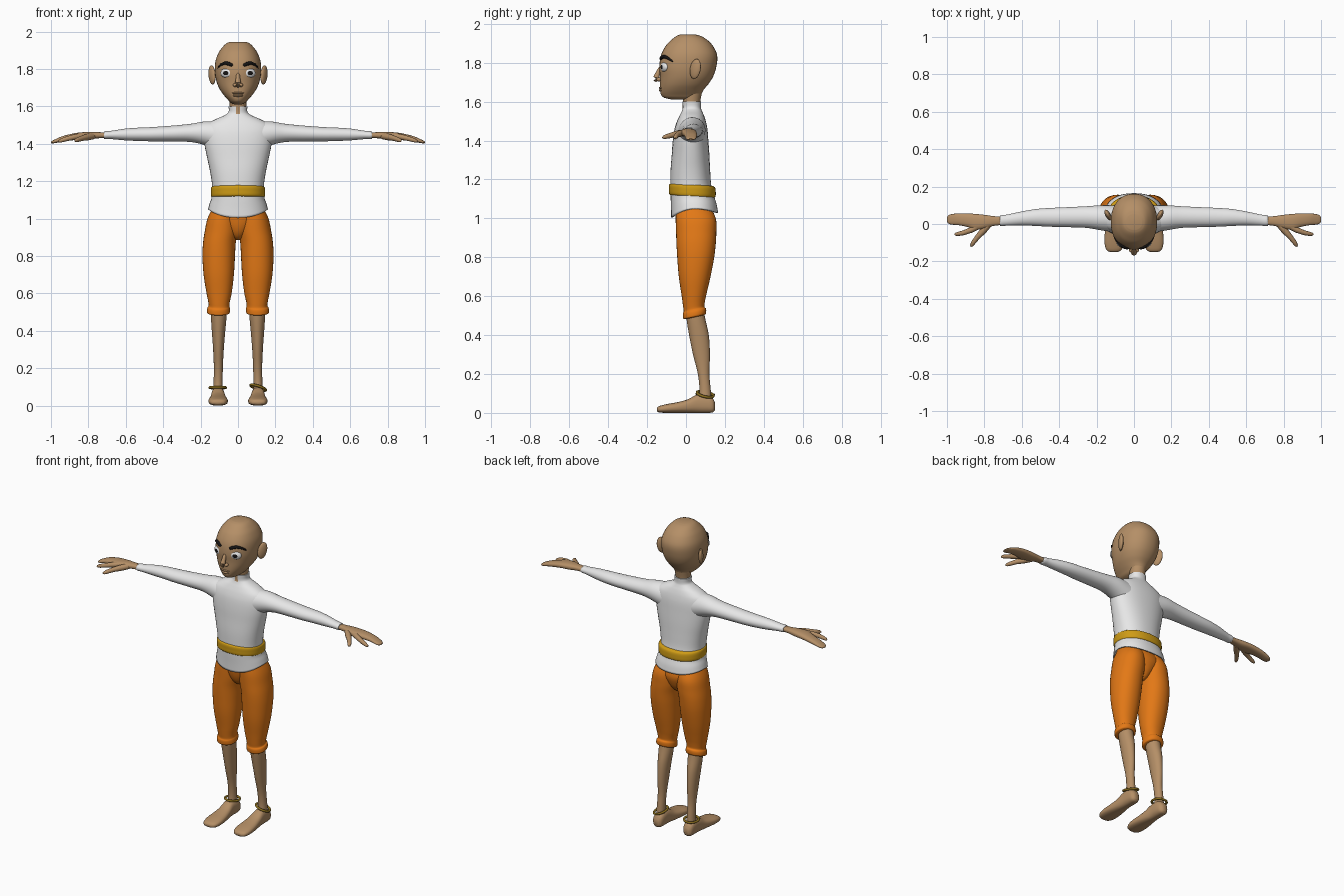
import bpy, bmesh, math
from mathutils import Vector, Matrix


def material(name, r, g, b):
    m = bpy.data.materials.new(name)
    m.diffuse_color = (r, g, b, 1)
    return m


SKIN = material("skin", 0.46, 0.275, 0.135)
WHITE = material("white cloth", 0.82, 0.82, 0.82)
ORANGE = material("orange cloth", 0.77, 0.19, 0.008)
GOLD = material("gold sash", 0.62, 0.33, 0.008)
BRONZE = material("dark gold", 0.25, 0.15, 0.012)
BLACK = material("black", 0.008, 0.007, 0.007)
EYEWHITE = material("eye white", 0.85, 0.85, 0.85)


def finish(name, bm, mats, mirror=False):
    bmesh.ops.recalc_face_normals(bm, faces=bm.faces)
    me = bpy.data.meshes.new(name)
    bm.to_mesh(me)
    bm.free()
    ob = bpy.data.objects.new(name, me)
    bpy.context.collection.objects.link(ob)
    for m in mats:
        me.materials.append(m)
    if mirror:
        ob.modifiers.new("Mirror", 'MIRROR')
    return ob


def skin_rings(rings, caps=(True, True)):
    bm = bmesh.new()
    vs = [[bm.verts.new(p) for p in r] for r in rings]
    n = len(rings[0])
    for a, b in zip(vs, vs[1:]):
        for i in range(n):
            j = (i + 1) % n
            bm.faces.new((a[i], a[j], b[j], b[i]))
    if caps[0]:
        bm.faces.new(vs[0][::-1])
    if caps[1]:
        bm.faces.new(vs[-1])
    return bm


def smooth_rows(rows, steps):
    """Cubic interpolation of the bounds along the first column."""
    def slope(i):
        a, b = rows[max(i - 1, 0)], rows[min(i + 1, len(rows) - 1)]
        return [(q - p) / (b[0] - a[0]) for p, q in zip(a, b)]
    out = []
    for i in range(len(rows) - 1):
        p, q, m0, m1 = rows[i], rows[i + 1], slope(i), slope(i + 1)
        h = q[0] - p[0]
        for s in range(steps):
            t = s / steps
            a, b = 2*t**3 - 3*t*t + 1, t**3 - 2*t*t + t
            c, d = 3*t*t - 2*t**3, t**3 - t*t
            out.append([a*p[k] + b*h*m0[k] + c*q[k] + d*h*m1[k] for k in range(5)])
    return out + [list(rows[-1])]


def loft(axis, rows, power=2.0, n=40, steps=4, caps=(True, True), warp=None):
    """Rows: position on axis, then min/max on the two other axes (xyz order)."""
    others = [i for i in range(3) if i != axis]
    rings = []
    for t, u0, u1, v0, v1 in smooth_rows(rows, steps):
        ring = []
        for i in range(n):
            a = 2 * math.pi * i / n
            c, s = math.cos(a), math.sin(a)
            p = Vector((0, 0, 0))
            p[axis] = t
            p[others[0]] = (u0+u1)/2 + (u1-u0)/2 * math.copysign(abs(c)**(2/power), c)
            p[others[1]] = (v0+v1)/2 + (v1-v0)/2 * math.copysign(abs(s)**(2/power), s)
            ring.append(warp(p) if warp else p)
        rings.append(ring)
    return skin_rings(rings, caps)


def tube(pts, n=14):
    """Round tube through (x, y, z, radius) points, with rounded spacing."""
    rings = []
    for i, p in enumerate(pts):
        a, b = Vector(pts[max(i-1, 0)][:3]), Vector(pts[min(i+1, len(pts)-1)][:3])
        q = (b - a).to_track_quat('Z', 'Y')
        rings.append([Vector(p[:3]) + q @ Vector((p[3]*math.cos(2*math.pi*k/n),
                      p[3]*math.sin(2*math.pi*k/n), 0)) for k in range(n)])
    return skin_rings(rings)


def ball(center, size, rot=Matrix(), seg=28):
    bm = bmesh.new()
    m = Matrix.Translation(center) @ rot @ Matrix.Diagonal((*size, 1))
    bmesh.ops.create_uvsphere(bm, u_segments=seg, v_segments=seg, radius=1, matrix=m)
    return bm


def sym(rows):
    return [(z, -w, w, a, b) for z, w, a, b in rows]


# Head, neck
finish("head", loft(2, sym([
    (1.610, .02, -.07, .055), (1.620, .040, -.112, .068), (1.635, .054, -.128, .078),
    (1.66, .076, -.133, .09), (1.69, .097, -.134, .115), (1.73, .114, -.134, .14),
    (1.78, .123, -.137, .156), (1.84, .121, -.128, .16), (1.89, .102, -.102, .136),
    (1.92, .080, -.072, .106), (1.938, .060, -.048, .075), (1.945, .042, -.03, .05)]),
    power=2.2), [SKIN])
finish("neck", loft(2, sym([(1.54, .043, -.01, .068), (1.60, .044, -.015, .073),
                            (1.66, .05, -.02, .085)])), [SKIN])

# Face details
finish("ears", ball((.139, .048, 1.768), (.014, .030, .052),
       Matrix.Rotation(math.radians(-28), 4, 'Z') @ Matrix.Rotation(math.radians(-12), 4, 'X')),
       [SKIN], True)
finish("nose", tube([(0, -.120, 1.785, .007), (0, -.136, 1.765, .010), (0, -.146, 1.742, .013),
                     (0, -.153, 1.724, .016), (0, -.154, 1.712, .014), (0, -.150, 1.703, .006)]),
       [SKIN])
finish("nostrils", ball((.016, -.139, 1.714), (.011, .013, .010)), [SKIN], True)
finish("upper_lip", ball((0, -.124, 1.671), (.034, .015, .007)), [SKIN])
finish("lower_lip", ball((0, -.124, 1.658), (.028, .016, .008)), [SKIN])

# Eyes: pole faces forward so the pupil is a ring of faces
eye_rot = Matrix.Rotation(math.radians(20), 4, 'Z')
eye_c = Vector((.060, -.110, 1.778))
bm = ball(eye_c, (.035, .026, .018), eye_rot @ Matrix.Rotation(math.radians(90), 4, 'X'))
for f in bm.faces:
    d = eye_rot.inverted() @ (f.calc_center_median() - eye_c)
    f.material_index = 1 if d.y < 0 and math.hypot(d.x / .035, d.z / .026) < .47 else 0
finish("eyes", bm, [EYEWHITE, BLACK], True)


# Eyebrows follow the curve of the forehead
def face_y(x):
    return .014 - .147 * (1 - (x / .122) ** 2.2) ** (1 / 2.2)


finish("eyebrows", tube([(x, face_y(x), z, r) for x, z, r in (
    (.028, 1.818, .003), (.033, 1.820, .008), (.050, 1.828, .010), (.070, 1.832, .009),
    (.090, 1.823, .007), (.102, 1.811, .005), (.108, 1.803, .002))]), [BLACK], True)


# Shirt with dipping hem and a skin-coloured collar slit
def hem(p):
    if p.z < 1.11:
        c = (p.y - .045) / .12
        p.z -= (1.11 - p.z) / .06 * (.045 if c < 0 else .022) * c * c
    return p


bm = loft(2, sym([
    (1.05, .160, -.076, .165), (1.08, .152, -.077, .158), (1.11, .142, -.079, .146),
    (1.17, .138, -.080, .130), (1.25, .149, -.079, .124), (1.33, .166, -.073, .120),
    (1.40, .180, -.068, .115), (1.46, .186, -.059, .110), (1.50, .172, -.046, .102),
    (1.53, .122, -.032, .092), (1.55, .076, -.022, .083), (1.567, .052, -.017, .077),
    (1.60, .050, -.018, .077)]), power=2.25, caps=(False, True), warp=hem)
for f in bm.faces:
    c = f.calc_center_median()
    if c.y < 0 and c.z > 1.553 and abs(c.x) < .006 + .12 * (c.z - 1.555):
        f.material_index = 1
shirt = finish("shirt", bm, [WHITE, SKIN])
mod = shirt.modifiers.new("Thickness", 'SOLIDIFY')
mod.thickness = .008
mod.offset = -1


# Sash round the waist, lower at the back
def tilt(p):
    p.z -= .06 * (p.y - .03)
    return p


finish("sash", loft(2, sym([
    (1.112, .136, -.078, .142), (1.118, .143, -.086, .151), (1.14, .145, -.088, .153),
    (1.166, .143, -.087, .149), (1.173, .135, -.078, .138)]), power=2.25, warp=tilt), [GOLD])

# Sleeves
finish("sleeves", loft(0, [
    (.10, -.045, .100, 1.36, 1.520), (.18, -.033, .100, 1.393, 1.519),
    (.25, -.021, .095, 1.409, 1.507), (.35, -.017, .090, 1.412, 1.497),
    (.46, -.014, .085, 1.413, 1.489), (.53, -.010, .079, 1.415, 1.486),
    (.60, -.008, .067, 1.418, 1.481), (.68, -.009, .050, 1.425, 1.469),
    (.715, -.010, .045, 1.426, 1.466), (.718, -.003, .038, 1.433, 1.459)], n=28), [WHITE], True)

# Hands: palm with joined fingers, forefinger and thumb
finish("hands", loft(0, [
    (.69, -.004, .039, 1.432, 1.460), (.75, -.010, .042, 1.429, 1.462),
    (.80, -.024, .049, 1.423, 1.463), (.85, -.030, .054, 1.421, 1.460),
    (.89, -.016, .056, 1.418, 1.453), (.94, -.006, .056, 1.411, 1.440),
    (.975, -.003, .053, 1.404, 1.425), (.993, .003, .046, 1.402, 1.416),
    (1.0, .014, .036, 1.404, 1.411)], power=2.4, n=24), [SKIN], True)
finish("forefingers", tube([
    (.83, -.010, 1.441, .017), (.87, -.032, 1.437, .015), (.91, -.047, 1.428, .013),
    (.94, -.053, 1.419, .011), (.954, -.055, 1.414, .008), (.960, -.056, 1.412, .003)]),
    [SKIN], True)
finish("thumbs", tube([
    (.775, .000, 1.441, .017), (.805, -.035, 1.436, .018), (.835, -.068, 1.429, .014),
    (.858, -.098, 1.421, .012), (.868, -.114, 1.417, .009), (.873, -.121, 1.415, .003)]),
    [SKIN], True)


# Trousers: hips and legs with turned cuffs
def cuff(p):
    if p.z < .6:
        p.z += min(1, (.6 - p.z) / .07) * .22 * (p.y - .045)
    return p


finish("hips", loft(2, sym([
    (.885, .018, .02, .09), (.90, .04, -.01, .11), (.94, .08, -.036, .135),
    (1.0, .135, -.050, .150), (1.07, .130, -.055, .125)])), [ORANGE])
finish("trouser_legs", loft(2, [
    (.492, .056, .152, .000, .088), (.495, .046, .163, -.012, .100), (.508, .043, .166, -.016, .104),
    (.525, .044, .163, -.016, .102), (.533, .046, .157, -.012, .095), (.55, .045, .158, -.014, .095),
    (.60, .034, .168, -.022, .103), (.70, .022, .184, -.037, .126), (.80, .016, .190, -.045, .145),
    (.87, .012, .187, -.049, .153), (.93, .002, .178, -.051, .156), (1.0, .001, .163, -.053, .153),
    (1.07, .002, .130, -.050, .120)], power=2.15, n=36, warp=cuff), [ORANGE], True)

# Shins and feet
finish("shins", loft(2, [
    (.05, .080, .136, .062, .132), (.12, .082, .131, .069, .127), (.20, .081, .129, .061, .120),
    (.30, .076, .133, .036, .123), (.40, .068, .140, .016, .117), (.48, .061, .145, .003, .100),
    (.55, .060, .146, -.004, .086)], n=28), [SKIN], True)
finish("feet", loft(1, [
    (-.150, .088, .128, .010, .024), (-.143, .072, .143, .004, .032), (-.125, .060, .153, .001, .039),
    (-.09, .054, .158, 0, .047), (-.04, .057, .155, 0, .056), (.01, .064, .148, 0, .070),
    (.06, .071, .143, 0, .095), (.11, .072, .141, 0, .092), (.138, .078, .136, .003, .075),
    (.150, .092, .122, .014, .052)], power=2.5, n=28), [SKIN], True)

# Ankle rings: one level, one slipped sideways
for side, name, roll in ((-1, "anklet_level", 0), (1, "anklet_tilted", 18)):
    bpy.ops.mesh.primitive_torus_add(
        major_radius=.043, minor_radius=.007, major_segments=32, minor_segments=10,
        location=(side * .108, .099, .096),
        rotation=(math.radians(-12 if side > 0 else -4), math.radians(roll), 0))
    bpy.context.object.name = name
    bpy.context.object.data.materials.append(BRONZE)

# Smooth shading with crisp rims
bpy.ops.object.select_all(action='SELECT')
bpy.context.view_layer.objects.active = shirt
bpy.ops.object.shade_smooth_by_angle(angle=math.radians(50))
